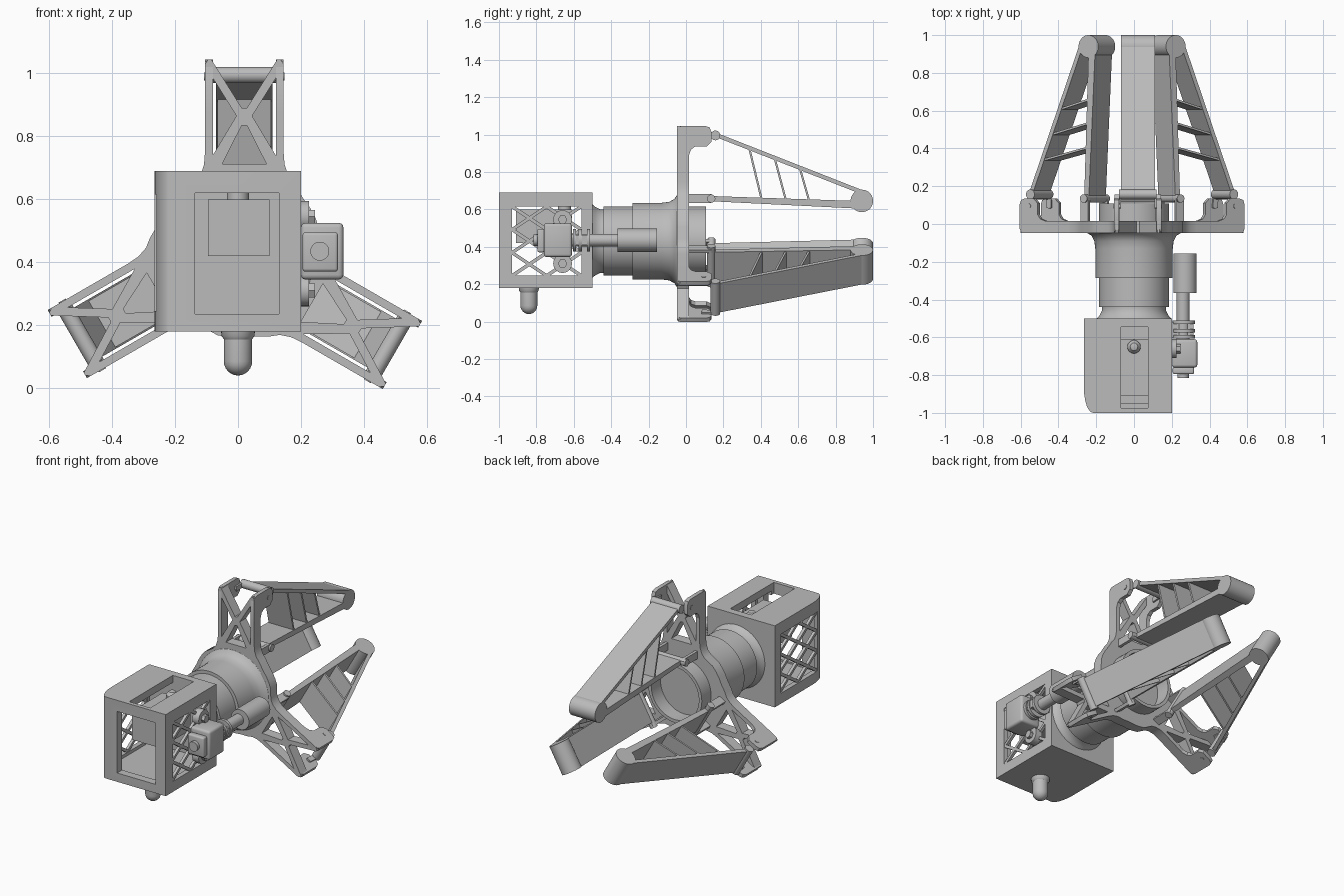
import bpy, bmesh
from math import sin, cos, pi, radians
from mathutils import Matrix, Vector

cube = bpy.data.objects.get("Cube")
if cube:
    bpy.data.objects.remove(cube)

AXIS = 0.43      # height of the gripper axis
OFF = 0.02       # sideways offset of every arm
made = []

grey = bpy.data.materials.new("plain grey")
grey.use_nodes = True
grey.diffuse_color = (0.5, 0.5, 0.5, 1)
bsdf = next(n for n in grey.node_tree.nodes if n.type == 'BSDF_PRINCIPLED')
bsdf.inputs["Base Color"].default_value = grey.diffuse_color


def add(name, mesh):
    mesh.materials.clear()
    mesh.materials.append(grey)
    ob = bpy.data.objects.new(name, mesh)
    bpy.context.collection.objects.link(ob)
    made.append(ob)
    return ob


def finish(name, bm):
    bmesh.ops.recalc_face_normals(bm, faces=bm.faces)
    mesh = bpy.data.meshes.new(name)
    bm.to_mesh(mesh)
    bm.free()
    return add(name, mesh)


def extrude(name, base, shift, matrix=Matrix()):
    """Solid from a flat outline pushed along a vector."""
    bm = bmesh.new()
    face = bm.faces.new([bm.verts.new(p) for p in base])
    new = bmesh.ops.extrude_face_region(bm, geom=[face])["geom"]
    verts = [v for v in new if isinstance(v, bmesh.types.BMVert)]
    bmesh.ops.translate(bm, verts=verts, vec=shift)
    bm.transform(matrix)
    return finish(name, bm)


def side_prism(name, pts, x0, x1, matrix=Matrix()):
    return extrude(name, [(x0, y, z) for y, z in pts], (x1 - x0, 0, 0), matrix)


def circle(y, z, r, n=32):
    return [(y + r * cos(2 * pi * i / n), z + r * sin(2 * pi * i / n)) for i in range(n)]


def bar(p, q, w):
    """Outline of a straight strip of width w."""
    p, q = Vector(p), Vector(q)
    d = (q - p).normalized() * w / 2
    n = Vector((-d.y, d.x))
    return [p + n, q + n, q - n, p - n]


def box(name, x, y, z, bevel=0):
    bm = bmesh.new()
    bmesh.ops.create_cube(bm, size=1)
    for v in bm.verts:
        v.co = [a[0] + (c + .5) * (a[1] - a[0]) for a, c in zip((x, y, z), v.co)]
    if bevel:
        bmesh.ops.bevel(bm, geom=bm.edges[:], offset=bevel, segments=3, profile=.5, affect='EDGES')
    return finish(name, bm)


def lathe(name, profile, centre, axis='Y', steps=64):
    """Spin (radius, distance) points around an axis."""
    bm = bmesh.new()
    verts = [bm.verts.new((r, 0, d)) for r, d in profile]
    edges = [bm.edges.new(e) for e in zip(verts, verts[1:])]
    bmesh.ops.spin(bm, geom=verts + edges, cent=(0, 0, 0), axis=(0, 0, 1),
                   angle=2 * pi, steps=steps)
    bmesh.ops.remove_doubles(bm, verts=bm.verts, dist=1e-4)
    if axis == 'Y':
        bm.transform(Matrix.Rotation(-pi / 2, 4, 'X'))
    bm.transform(Matrix.Translation(centre))
    return finish(name, bm)


def rod(name, x, z, r, y0, y1):
    return lathe(name, [(0, y0), (r, y0), (r, y1), (0, y1)], (x, 0, z), steps=40)


# Housing: outline with one rounded corner, hollowed and cut open
corner = [(-.215 - .05 * sin(a), -.87 - .13 * cos(a)) for a in (radians(15 * i) for i in range(7))]
outline = [(.2, -.5), (.2, -1)] + corner + [(-.265, -.5)]
housing = extrude("housing", [(x, y, .18) for x, y in outline], (0, 0, .51))
cuts = [("cavity_cutter", (-.235, .17), (-.95, -.54), (.225, .645)),
        ("window_cutter", (-.137, .13), (-1.1, -.9), (.235, .62)),
        ("slot_cutter", (-.07, .075), (-.975, -.545), (.6, .8)),
        ("lattice_cutter", (-.4, .4), (-.93, -.56), (.245, .615))]
for cut in cuts:
    cutter = box(*cut)
    made.remove(cutter)
    mod = housing.modifiers.new(cut[0], 'BOOLEAN')
    mod.operation, mod.solver, mod.object = 'DIFFERENCE', 'EXACT', cutter
    bpy.context.view_layer.objects.active = housing
    bpy.ops.object.modifier_apply(modifier=mod.name)
    bpy.data.objects.remove(cutter)

# Crossed lattice in both side walls
cw, ch = .185, .37 / 3
for side, x0 in (("left", .178), ("right", -.257)):
    for i in range(2):
        for j in range(3):
            y, z = -.93 + i * cw, .245 + j * ch
            side_prism(side + "_lattice_rising", bar((y, z), (y + cw, z + ch), .018), x0, x0 + .018)
            side_prism(side + "_lattice_falling", bar((y, z + ch), (y + cw, z), .018), x0, x0 + .018)

# Parts inside and under the housing
box("inner_block", (-.095, .1), (-.91, -.61), (.42, .6))
lathe("inner_post", [(0, .59), (.035, .59), (.035, .63), (.02, .65), (0, .655)], (0, -.65, 0), 'Z', 32)
dome = [(.045 * sin(a), .085 - .045 * cos(a)) for a in (radians(15 * i) for i in range(7))]
lathe("bottom_knob", dome + [(.045, .155), (.052, .165), (.055, .19), (0, .19)], (0, -.84, 0), 'Z', 32)

# Stepped neck and hub
lathe("hub", [(0, -.51), (.2, -.505), (.183, -.485), (.17, -.46), (.17, -.44), (.185, -.44),
              (.185, -.285), (.205, -.285), (.205, -.13), (.21, -.09), (.225, -.062), (.25, -.046),
              (.185, -.04), (.185, .108), (.165, .108), (.165, .01), (0, .01)], (0, 0, AXIS))

# Three-armed plate with braced openings
half = [(-.16, .22), (-.14, .245), (-.128, .28), (-.125, .32), (-.125, .6), (-.115, .615),
        (-.105, .615), (-.008, .46)]
arm = half + [(-s, r) for s, r in reversed(half)]
holes = [[(-.1, .555), (-.1, .31), (-.025, .435)], [(.1, .555), (.1, .31), (.025, .435)],
         [(-.07, .283), (.07, .283), (.008, .405), (-.008, .405)]]


def turned(pts, k):
    a = k * 2 * pi / 3
    return [((s + OFF) * cos(a) + r * sin(a), r * cos(a) - (s + OFF) * sin(a)) for s, r in pts]


loops, rim = [], []
for k in range(3):
    rim += turned(arm, k)
    rim += [(.27 * sin(a), .27 * cos(a)) for a in (radians(120 * k + d) for d in (50, 58, 66, 74))]
    loops += [turned(h, k) for h in holes]
curve = bpy.data.curves.new("plate_outline", 'CURVE')
curve.dimensions, curve.fill_mode, curve.extrude = '2D', 'BOTH', .032
for loop in [rim] + loops:
    spline = curve.splines.new('POLY')
    spline.points.add(len(loop) - 1)
    for pt, (x, y) in zip(spline.points, loop):
        pt.co = (x, y, 0, 1)
    spline.use_cyclic_u = True
temp = bpy.data.objects.new("plate_outline", curve)
bpy.context.collection.objects.link(temp)
deps = bpy.context.evaluated_depsgraph_get()
mesh = bpy.data.meshes.new_from_object(temp.evaluated_get(deps))
bpy.data.objects.remove(temp)
mesh.transform(Matrix.Translation((0, -.016, AXIS)) @ Matrix.Rotation(pi / 2, 4, 'X'))
add("arm_plate", mesh)

# Lugs and fingers, repeated around the axis
lug = [(.0, .88), (.016, .89), (.027, .92), (.05, .936), (.11, .936), (.135, .96), (.135, 1.015),
       (.127, 1.037), (.105, 1.045), (-.025, 1.045), (-.041, 1.038), (-.048, 1.02), (-.048, .88)]
ribs = [((.34, .92), (.405, .65)), ((.475, .87), (.535, .645)), ((.61, .815), (.66, .64))]
centre = Matrix.Translation((0, 0, AXIS))
for k in range(3):
    m = (centre @ Matrix.Rotation(k * 2 * pi / 3, 4, 'Y') @ centre.inverted()
         @ Matrix.Translation((OFF, 0, 0)))
    for s in (-1, 1):
        side_prism("outer_lug", lug, s * .1, s * .125, m)
        side_prism("lug_pin", circle(.095, .99, .013, 20), s * .088, s * .128, m)
        side_prism("pivot_link", bar((.085, .99), (.16, .995), .03), s * .088, s * .098, m)
        side_prism("inner_lug", [(-.03, .635), (.135, .635), (.155, .645), (.155, .67),
                                 (.135, .682), (-.03, .682)], s * .093, s * .112, m)
    side_prism("inner_pin", circle(.135, .657, .022, 24), -.122, .122, m)
    side_prism("outer_barrel", circle(.157, .995, .026, 24), -.1, .1, m)
    side_prism("outer_blade", bar((.16, .998), (.945, .69), .022), -.09, .09, m)
    side_prism("inner_blade", [(.135, .643), (.9, .605), (.9, .645), (.135, .671)], -.09, .09, m)
    side_prism("fingertip", circle(.94, .645, .06, 40), -.09, .09, m)
    for p, q in ribs:
        side_prism("finger_rib", bar(p, q, .011), -.085, .085, m)

# Side motor with coupling, shaft and end cylinder
MX, MZ = .263, .435
box("motor_body", (.2, .335), (-.76, -.61), (.345, .525), .015)
box("motor_rear", (.205, .318), (-.795, -.755), (.37, .495), .01)
rod("motor_cap", MX - .003, MZ, .03, -.815, -.79)
for y in (-.605, -.575, -.53):
    rod("coupling_disc", MX, MZ, .06, y, y + .018)
box("coupling_block", (.2, .315), (-.6, -.52), (.41, .46))
rod("drive_shaft", MX - .003, MZ, .034, -.62, -.35)
rod("end_cylinder", .27, MZ, .062, -.365, -.155)
for z in (.545, .31):
    side_prism("motor_mount", circle(-.66, z, .05), .18, .225)
    side_prism("mount_bolt", circle(-.66, z, .025, 6), .22, .245)

# Smooth round surfaces, keep edges crisp
bpy.ops.object.select_all(action='DESELECT')
for ob in made:
    ob.select_set(True)
bpy.context.view_layer.objects.active = housing
bpy.ops.object.shade_smooth_by_angle(angle=radians(30))
